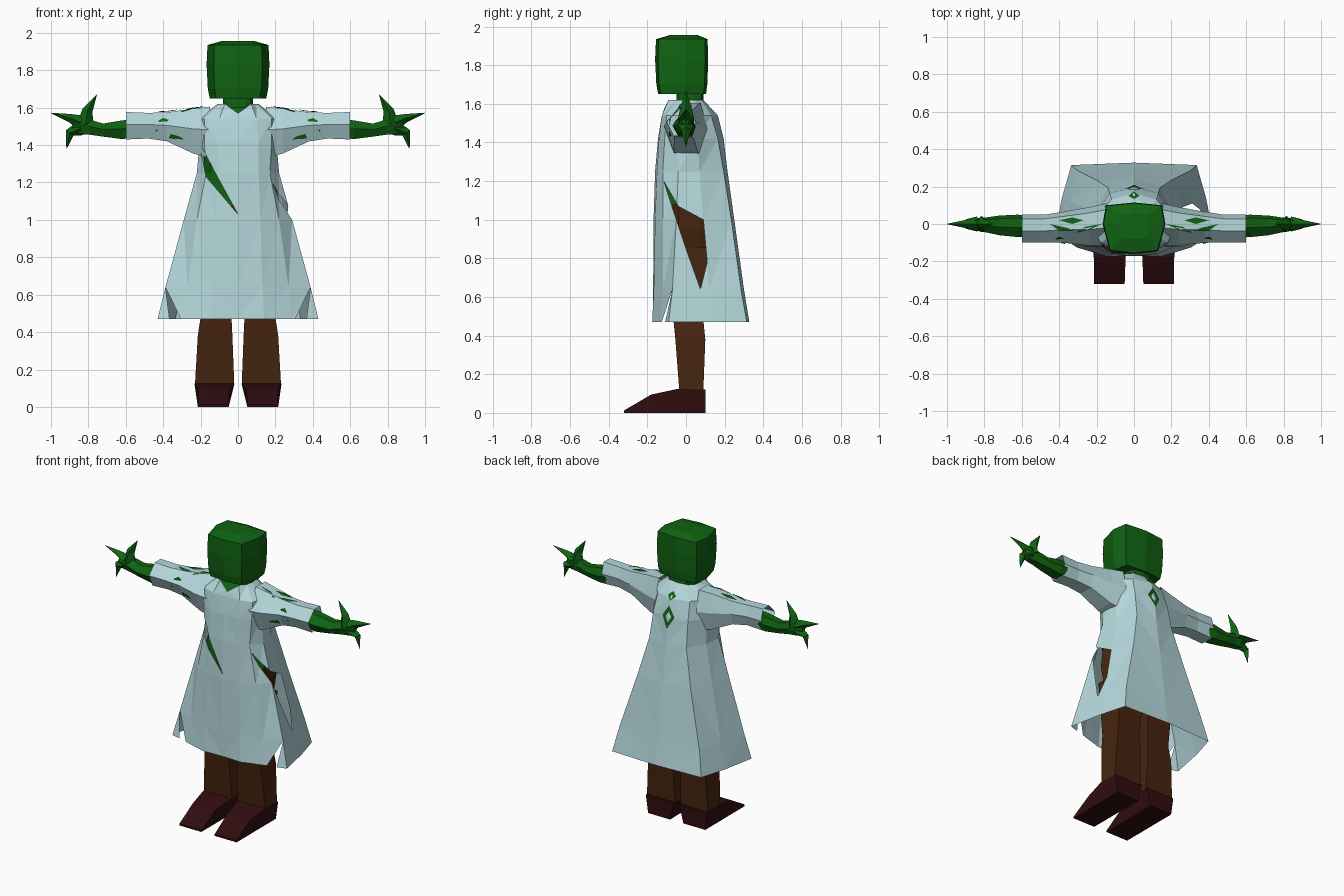
import bpy, bmesh, math
from mathutils import Vector
from mathutils.bvhtree import BVHTree

if "Cube" in bpy.data.objects:
    bpy.data.objects.remove(bpy.data.objects["Cube"])


def material(name, rgb):
    m = bpy.data.materials.new(name)
    m.diffuse_color = (*rgb, 1)
    m.use_nodes = True
    m.node_tree.nodes["Principled BSDF"].inputs["Base Color"].default_value = m.diffuse_color
    return m


COAT = material("pale_blue_cloth", (0.46, 0.68, 0.71))
SKIN = material("green_skin", (0.005, 0.125, 0.006))
PANTS = material("brown_cloth", (0.062, 0.018, 0.005))
SHOES = material("dark_red_leather", (0.030, 0.004, 0.005))


def finish(bm, name, mat, recalc=True):
    if recalc:
        bmesh.ops.recalc_face_normals(bm, faces=bm.faces)
    me = bpy.data.meshes.new(name)
    bm.to_mesh(me)
    me.materials.append(mat)
    ob = bpy.data.objects.new(name, me)
    bpy.context.collection.objects.link(ob)
    return ob


def loft(rings, start=True, end=True):
    """Skin a list of equal-length point rings."""
    bm = bmesh.new()
    loops = [[bm.verts.new(p) for p in r] for r in rings]
    n = len(loops[0])
    for a, b in zip(loops, loops[1:]):
        for i in range(n):
            j = (i + 1) % n
            bm.faces.new((a[i], a[j], b[j], b[i]))
    if start:
        bm.faces.new(loops[0][::-1])
    if end:
        bm.faces.new(loops[-1])
    bmesh.ops.recalc_face_normals(bm, faces=bm.faces)
    return bm


def full_ring(half, z, s=1.0):
    """Mirror a half outline (front centre to back centre) into a ring."""
    pts = [(x * s, y * s, z) for x, y in half]
    return pts + [(-x, y, h) for x, y, h in pts[-2:0:-1]]


def box_ring(x0, x1, y0, y1, z):
    return [(x0, y0, z), (x1, y0, z), (x1, y1, z), (x0, y1, z)]


def inside(p, poly):
    hit = False
    for (ax, ay), (bx, by) in zip(poly, poly[1:] + poly[:1]):
        if (ay > p[1]) != (by > p[1]) and p[0] < (bx - ax) * (p[1] - ay) / (by - ay) + ax:
            hit = not hit
    return hit


def cut_hole(bm, poly, axis, keep):
    """Tear a polygon out of the sheet; axis 0 uses x,z and axis 1 uses y,z."""
    lo = [min(p[k] for p in poly) for k in (0, 1)]
    hi = [max(p[k] for p in poly) for k in (0, 1)]

    def near(f):
        if not keep(f.calc_center_median()):
            return False
        return all(min(v.co[c] for v in f.verts) < hi[k] and
                   max(v.co[c] for v in f.verts) > lo[k] for k, c in ((0, axis), (1, 2)))

    for a, b in zip(poly, poly[1:] + poly[:1]):
        faces = [f for f in bm.faces if near(f)]
        geom = faces + list({e for f in faces for e in f.edges}) + list({v for f in faces for v in f.verts})
        co, no = Vector((0, 0, a[1])), Vector((0, 0, a[0] - b[0]))
        co[axis], no[axis] = a[0], b[1] - a[1]
        bmesh.ops.bisect_plane(bm, geom=geom, dist=1e-5, plane_co=co, plane_no=no.normalized())
    gone = []
    for f in bm.faces:
        c = f.calc_center_median()
        if near(f) and inside((c[axis], c.z), poly):
            gone.append(f)
    bmesh.ops.delete(bm, geom=gone, context='FACES')


def patch(name, tree, points, direction):
    """Flat skin patch projected onto a garment."""
    d = Vector(direction)
    bm = bmesh.new()
    verts = []
    for p in points:
        hit = tree.ray_cast(Vector(p) - d * 1.5, d)[0]
        if hit is None:
            bm.free()
            return
        verts.append(bm.verts.new(hit - d * 0.006))
    f = bm.faces.new(verts)
    f.normal_update()
    if f.normal.dot(d) > 0:
        f.normal_flip()
    finish(bm, name, SKIN, False)


# coat body
LEVELS = {
    0.47: [(0, -.17), (.14, -.175), (.29, -.13), (.43, -.09), (.385, .14), (.335, .315), (0, .328)],
    0.64: [(0, -.17), (.13, -.167), (.27, -.12), (.388, -.07), (.345, .12), (.30, .285), (0, .30)],
    1.00: [(0, -.168), (.12, -.16), (.22, -.12), (.29, -.05), (.26, .09), (.20, .235), (0, .25)],
    1.25: [(0, -.16), (.11, -.15), (.17, -.12), (.22, -.04), (.20, .07), (.14, .195), (0, .215)],
    1.42: [(0, -.145), (.11, -.14), (.18, -.11), (.205, -.05), (.20, .06), (.13, .165), (0, .195)],
    1.54: [(0, -.125), (.10, -.125), (.18, -.10), (.21, -.04), (.20, .05), (.12, .13), (0, .165)],
    1.62: [(0, -.105), (.07, -.09), (.10, -.05), (.11, 0), (.10, .05), (.07, .08), (0, .09)],
}
rings = [full_ring(h, z) for z, h in LEVELS.items()]
rings[-1][0] = (0, -.115, 1.57)                       # open collar
coat = loft(rings, False, False)
bmesh.ops.triangulate(coat, faces=coat.faces)
back_tree = BVHTree.FromBMesh(coat)
for s in (1, -1):                                     # torn hem
    cut_hole(coat, [(.388 * s, .64), (.30 * s, .46), (.365 * s, .46)], 0,
             lambda c, s=s: c.y < 0 and c.x * s > .2)
cut_hole(coat, [(-.21, 1.42), (-.17, 1.23), (0, 1.03), (-.11, 1.23)], 0,
         lambda c: c.y < 0 and c.x < .05)             # chest tear
cut_hole(coat, [(-.115, 1.20), (-.04, 1.07), (.09, 1.0), (.11, .78), (.075, .64), (0, .85), (-.06, 1.03)],
         1, lambda c: c.x > .1)                       # side tear
finish(coat, "coat", COAT, False)
patch("back_patch_low", back_tree, [(-.045, 0, 1.43), (0, 0, 1.35), (.045, 0, 1.43), (0, 0, 1.50)], (0, -1, 0))
patch("back_patch_high", back_tree, [(-.03, 0, 1.555), (0, 0, 1.53), (.03, 0, 1.555), (0, 0, 1.58)], (0, -1, 0))

# torso, neck and hips under the coat
torso = [full_ring(LEVELS[1.0], 1.08, .78)] + [full_ring(LEVELS[z], z, .85) for z in (1.25, 1.42)]
torso.append(full_ring(LEVELS[1.54], 1.53, .8))
neck = [(0, -.05), (.04, -.045), (.065, -.03), (.08, 0), (.08, .04), (.06, .08), (0, .09)]
torso += [full_ring(neck, 1.60), full_ring(neck, 1.68)]
finish(loft(torso), "torso_and_neck", SKIN)
finish(loft([full_ring(LEVELS[1.0], z, s) for z, s in ((.78, .72), (.95, .8), (1.12, .74))]), "hips", PANTS)

# head
HEAD = [(0, -.16), (.13, -.145), (.168, 0), (.15, .10), (0, .115)]
head = [full_ring(HEAD, z, s) for z, s in ((1.65, .9), (1.70, .96), (1.83, 1.0), (1.935, .97))]
head.append(full_ring([(x * .5, y * .5) for x, y in HEAD], 1.957))
finish(loft(head), "head", SKIN)

# sleeves, arms, hands, legs and shoes on both sides
HEX = [(0, .55), (.25, 0), (.85, 0), (1, .5), (.85, 1), (.42, 1)]
SLEEVE = [(.15, -.115, .11, 1.33, 1.605), (.24, -.115, .09, 1.355, 1.595), (.38, -.10, .065, 1.42, 1.575),
          (.48, -.10, .05, 1.435, 1.572), (.60, -.10, .05, 1.43, 1.577)]
ARM = [(.45, -.06, .03, 1.45, 1.55), (.62, -.07, .05, 1.432, 1.532), (.72, -.06, .045, 1.445, 1.515),
       (.79, -.045, .035, 1.455, 1.535), (.85, -.035, .03, 1.46, 1.545), (.885, -.02, .015, 1.49, 1.53)]
CLAWS = {"thumb": [(.815, 1.51, .045), (.805, 1.585, .028), (.755, 1.67, .001)],
         "long_claw": [(.84, 1.52, .04), (.90, 1.545, .022), (1.0, 1.572, .001)],
         "low_claw": [(.84, 1.49, .04), (.90, 1.465, .025), (.917, 1.38, .001)]}
TOP_TEARS = [[(.17, .0), (.26, -.015), (.31, -.045), (.24, -.03)], [(.32, -.035), (.36, -.02), (.45, 0), (.40, -.035)],
             [(.27, .02), (.33, .0), (.40, .02), (.33, .035)]]
FRONT_TEARS = [[(.37, 1.535), (.44, 1.47), (.425, 1.53), (.40, 1.545)], [(.29, 1.43), (.37, 1.435), (.36, 1.46), (.31, 1.445)]]


def hex_rings(stations, s):
    return [[(x * s, y0 + (y1 - y0) * u, z0 + (z1 - z0) * v) for u, v in HEX]
            for x, y0, y1, z0, z1 in stations]


for side, s in (("left", 1), ("right", -1)):
    sleeve = loft(hex_rings(SLEEVE, s), False, False)
    tree = BVHTree.FromBMesh(sleeve)
    finish(sleeve, f"{side}_sleeve", COAT, False)
    for i, t in enumerate(TOP_TEARS):
        patch(f"{side}_top_patch_{i}", tree, [(x * s, y, 1.5) for x, y in t], (0, 0, -1))
    for i, t in enumerate(FRONT_TEARS):
        patch(f"{side}_front_patch_{i}", tree, [(x * s, 0, z) for x, z in t], (0, 1, 0))
    finish(loft(hex_rings(ARM, s)), f"{side}_arm", SKIN)

    for name, path in CLAWS.items():
        rs = []
        for i, (x, z, r) in enumerate(path):
            a, b = path[max(i - 1, 0)], path[min(i + 1, 2)]
            d = Vector((b[0] - a[0], b[1] - a[1])).normalized()
            rs.append([((x - d.y * r) * s, 0, z + d.x * r), (x * s, r, z),
                       ((x + d.y * r) * s, 0, z - d.x * r), (x * s, -r, z)])
        finish(loft(rs), f"{side}_{name}", SKIN)

    # trouser leg
    leg = [box_ring(.02, .23, -.035, .09, .12), box_ring(.03, .215, -.055, .10, .38),
           box_ring(.035, .20, -.065, .09, .48), box_ring(.01, .21, -.09, .125, .86)]
    finish(loft([[(x * s, y, z) for x, y, z in r] for r in leg]), f"{side}_leg", PANTS)

    # wedge shoe: cross-sections from heel to toe
    shoe = [(.10, .05, .215, .02, .232, .12), (-.04, .05, .215, .02, .232, .125),
            (-.18, .05, .215, .045, .215, .095), (-.322, .05, .215, .05, .215, .012)]
    finish(loft([[(b0 * s, y, 0), (b1 * s, y, 0), (t1 * s, y, h), (t0 * s, y, h)]
                 for y, b0, b1, t0, t1, h in shoe]), f"{side}_shoe", SHOES)
